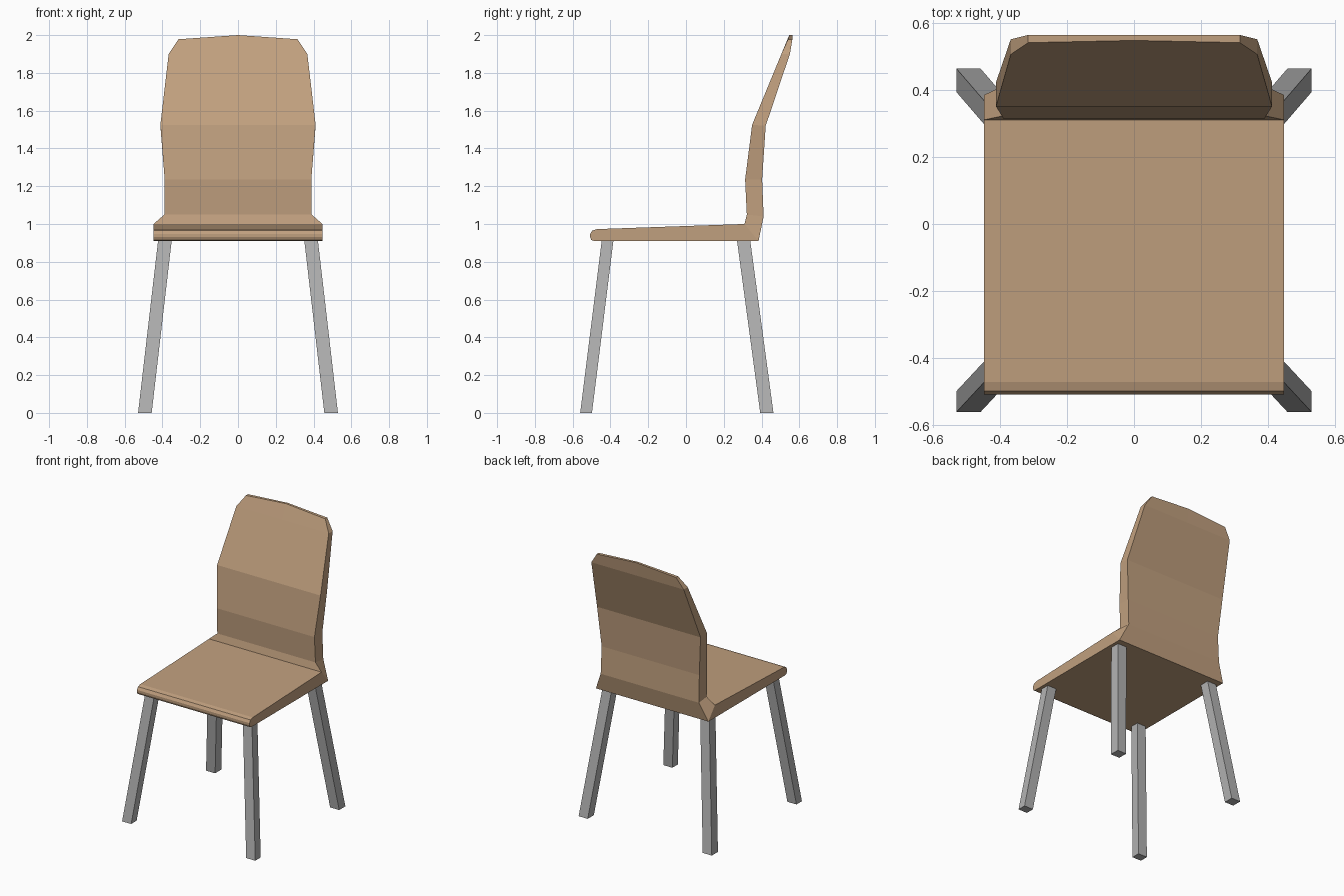
import bpy, bmesh

if "Cube" in bpy.data.objects:
    bpy.data.objects.remove(bpy.data.objects["Cube"])


def material(name, colour):
    m = bpy.data.materials.new(name)
    m.diffuse_color = (*colour, 1)
    m.use_nodes = True
    m.node_tree.nodes["Principled BSDF"].inputs["Base Color"].default_value = m.diffuse_color
    return m


wood = material("tan wood", (0.53, 0.35, 0.21))
metal = material("grey metal", (0.45, 0.45, 0.45))


def loft(name, rings, mat):
    """Skin a list of equal-sized point rings and cap both ends."""
    bm = bmesh.new()
    loops = [[bm.verts.new(p) for p in ring] for ring in rings]
    n = len(loops[0])
    for a, b in zip(loops, loops[1:]):
        for i in range(n):
            j = (i + 1) % n
            bm.faces.new((a[i], a[j], b[j], b[i]))
    bm.faces.new(loops[0])
    bm.faces.new(loops[-1])
    bmesh.ops.recalc_face_normals(bm, faces=bm.faces)
    me = bpy.data.meshes.new(name)
    bm.to_mesh(me)
    bm.free()
    me.materials.append(mat)
    ob = bpy.data.objects.new(name, me)
    bpy.context.collection.objects.link(ob)
    return ob


# Seat and backrest shell: half width, upper/front y z, lower/back y z, crown
sections = [
    (0.447, -0.508, 0.946, -0.508, 0.930, 0),
    (0.447, -0.497, 0.965, -0.501, 0.915, 0),
    (0.447, -0.470, 0.973, -0.486, 0.910, 0),
    (0.447, 0.310, 1.000, 0.384, 0.910, 0),
    (0.390, 0.322, 1.050, 0.411, 1.040, 0),
    (0.388, 0.313, 1.235, 0.403, 1.235, 0),
    (0.411, 0.350, 1.525, 0.422, 1.520, 0),
    (0.367, 0.505, 1.900, 0.550, 1.900, 0),
    (0.315, 0.540, 1.978, 0.563, 1.978, 0.022),
]
rings = []
for w, fy, fz, by, bz, crown in sections:
    lean = crown * 0.3
    rings.append([(-w, fy, fz), (0, fy + lean, fz + crown), (w, fy, fz),
                  (w, by, bz), (0, by, bz + crown), (-w, by, bz)])
loft("seat_and_backrest", rings, wood)


# Splayed square legs with level feet
def leg(name, side, foot_y, top_y, half_y):
    ends = [(side * 0.493, foot_y, 0), (side * 0.387, top_y, 0.913)]
    loft(name, [[(x + sx * 0.036, y + sy * half_y, z)
                 for sx, sy in ((-1, -1), (1, -1), (1, 1), (-1, 1))]
                for x, y, z in ends], metal)


for side, label in ((-1, "left"), (1, "right")):
    leg("front_leg_" + label, side, -0.529, -0.415, 0.031)
    leg("back_leg_" + label, side, 0.428, 0.305, 0.035)
